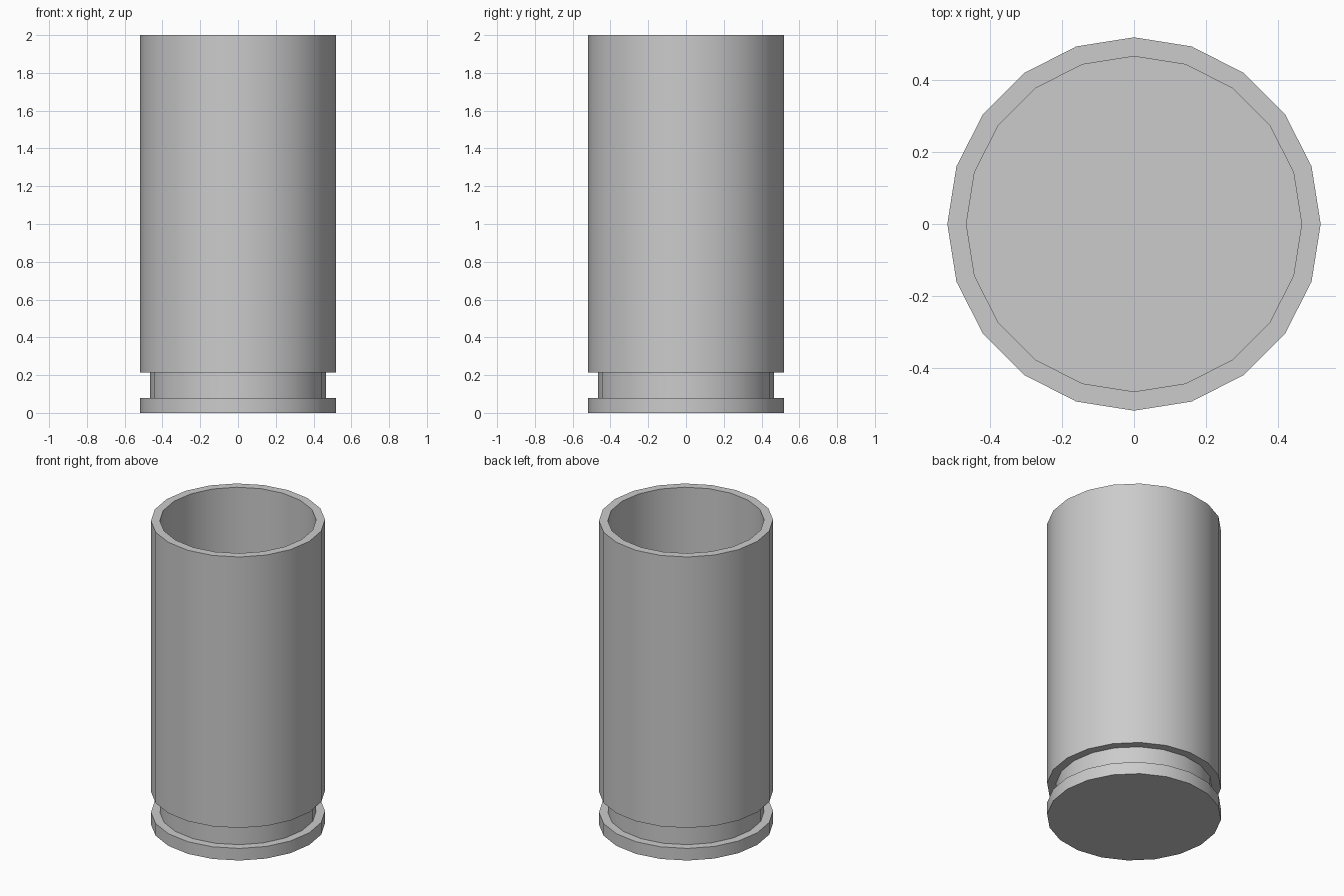
import bpy
import bmesh
import math

cube = bpy.data.objects.get("Cube")
if cube:
    bpy.data.objects.remove(cube, do_unlink=True)

# Plain grey metal
grey = bpy.data.materials.new("grey metal")
grey.use_nodes = True
colour = (0.6, 0.6, 0.6, 1.0)
grey.diffuse_color = colour
grey.node_tree.nodes["Principled BSDF"].inputs["Base Color"].default_value = colour

SIDES = 20
OUTER = 0.52
INNER = 0.467
FLOOR = 0.24

# Profile (radius, height): base rim, groove, outer wall, lip, hollow inside
profile = [
    (OUTER, 0.0), (OUTER, 0.08),
    (INNER, 0.08), (INNER, 0.215),
    (OUTER, 0.215), (OUTER, 2.0),
    (INNER, 2.0), (INNER, FLOOR),
]

bm = bmesh.new()
rings = []
for radius, height in profile:
    rings.append([
        bm.verts.new((radius * math.cos(math.tau * i / SIDES),
                      radius * math.sin(math.tau * i / SIDES), height))
        for i in range(SIDES)
    ])

# Walls between neighbouring rings
for low, high in zip(rings, rings[1:]):
    for i in range(SIDES):
        j = (i + 1) % SIDES
        bm.faces.new((low[i], low[j], high[j], high[i]))

# Closed underside and inner floor
bm.faces.new(rings[0][::-1])
bm.faces.new(rings[-1])
bmesh.ops.recalc_face_normals(bm, faces=bm.faces)

mesh = bpy.data.meshes.new("hollow_casing")
bm.to_mesh(mesh)
bm.free()
mesh.materials.append(grey)
casing = bpy.data.objects.new("hollow_casing", mesh)
bpy.context.collection.objects.link(casing)

# Smooth round walls with sharp rims
bpy.ops.object.select_all(action="DESELECT")
casing.select_set(True)
bpy.context.view_layer.objects.active = casing
bpy.ops.object.shade_smooth_by_angle(angle=math.radians(30))
